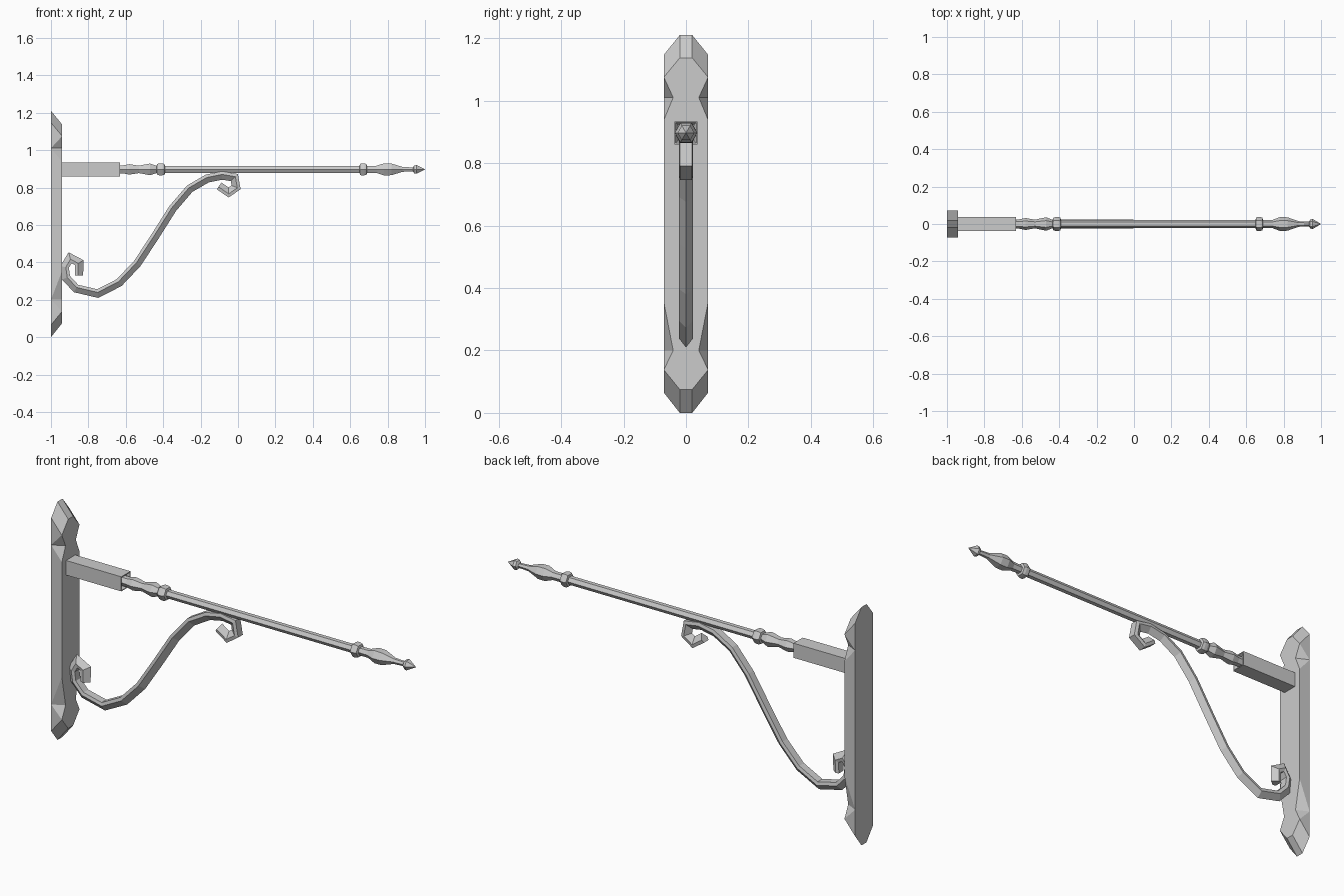
import bpy, bmesh
from math import cos, sin, pi
from mathutils import Vector

if "Cube" in bpy.data.objects:
    bpy.data.objects.remove(bpy.data.objects["Cube"])

AXIS_Z = 0.897


def loft(name, rings, cap_start=True, cap_end=True):
    """Skin a list of equal-length closed rings into one flat-shaded object."""
    bm = bmesh.new()
    loops = [[bm.verts.new(p) for p in ring] for ring in rings]
    n = len(loops[0])
    for a, b in zip(loops, loops[1:]):
        for i in range(n):
            j = (i + 1) % n
            bm.faces.new((a[i], a[j], b[j], b[i]))
    if cap_start:
        bm.faces.new(loops[0])
    if cap_end:
        bm.faces.new(loops[-1])
    bmesh.ops.remove_doubles(bm, verts=bm.verts, dist=1e-5)
    bmesh.ops.recalc_face_normals(bm, faces=bm.faces)
    mesh = bpy.data.meshes.new(name)
    bm.to_mesh(mesh)
    bm.free()
    obj = bpy.data.objects.new(name, mesh)
    bpy.context.collection.objects.link(obj)
    return obj


# Wall plate: (front y, front z, back y, back z) down one side, mirrored in y
side = [(.02, 1.137, .02, 1.21), (.071, 1.075, .071, 1.147),
        (.071, 1.075, .071, 1.01), (.041, 1.01, .071, 1.01),
        (.071, .938, .071, 1.01), (.071, .355, .071, .20),
        (.041, .20, .071, .20), (.071, .138, .071, .20),
        (.071, .138, .071, .065), (.02, .075, .02, 0)]
outline = side + [(-a, b, -c, d) for a, b, c, d in reversed(side)]
loft("wall_plate", [[(-1, c, d) for a, b, c, d in outline],
                    [(-.94, a, b) for a, b, c, d in outline]])

# Square socket holding the arm, with a shallow recess in its end
def square(x, h):
    return [(x, sy * h, AXIS_Z + sz * h)
            for sy, sz in ((-1, -1), (1, -1), (1, 1), (-1, 1))]

loft("arm_socket", [square(-.945, .037), square(-.63, .037),
                    square(-.63, .033), square(-.645, .026)])

# Turned six-sided arm with collars and a pointed finial: (x, radius)
profile = [(-.65, .025), (-.615, .025), (-.58, .032), (-.53, .023),
           (-.47, .036), (-.435, .022), (-.432, .033), (-.42, .037),
           (-.405, .037), (-.393, .033), (-.39, .021), (.65, .021),
           (.652, .033), (.66, .037), (.675, .037), (.687, .033),
           (.69, .021), (.74, .022), (.78, .037), (.82, .036),
           (.88, .015), (.935, .012), (.942, .024), (.955, .027), (1, 0)]
loft("turned_arm",
     [[(x, r * cos(i * pi / 3), AXIS_Z + r * sin(i * pi / 3)) for i in range(6)]
      for x, r in profile], cap_end=False)

# Scroll brace: mitred sweep of a five-sided bar along an S path in x, z
path = [Vector(p) for p in (
    (-.852, .33), (-.85, .397), (-.897, .422), (-.925, .375), (-.917, .318),
    (-.865, .262), (-.75, .235), (-.637, .293), (-.54, .395), (-.445, .54),
    (-.35, .69), (-.26, .795), (-.165, .85), (-.085, .866), (-.018, .855),
    (-.008, .80), (-.05, .771), (-.102, .807))]
section = [(-.019, .02), (.019, .02), (.023, .004), (0, -.024), (-.023, .004)]
rings = []
for i, p in enumerate(path):
    d_in = (p - path[max(i - 1, 0)]).normalized()
    d_out = (path[min(i + 1, len(path) - 1)] - p).normalized()
    t = (d_in + d_out).normalized()
    normal = Vector((-t.y, t.x)) / max(t.dot(d_out if i == 0 else d_in), .7)
    rings.append([(p.x + normal.x * v, u, p.y + normal.y * v)
                  for u, v in section])
loft("scroll_brace", rings)
